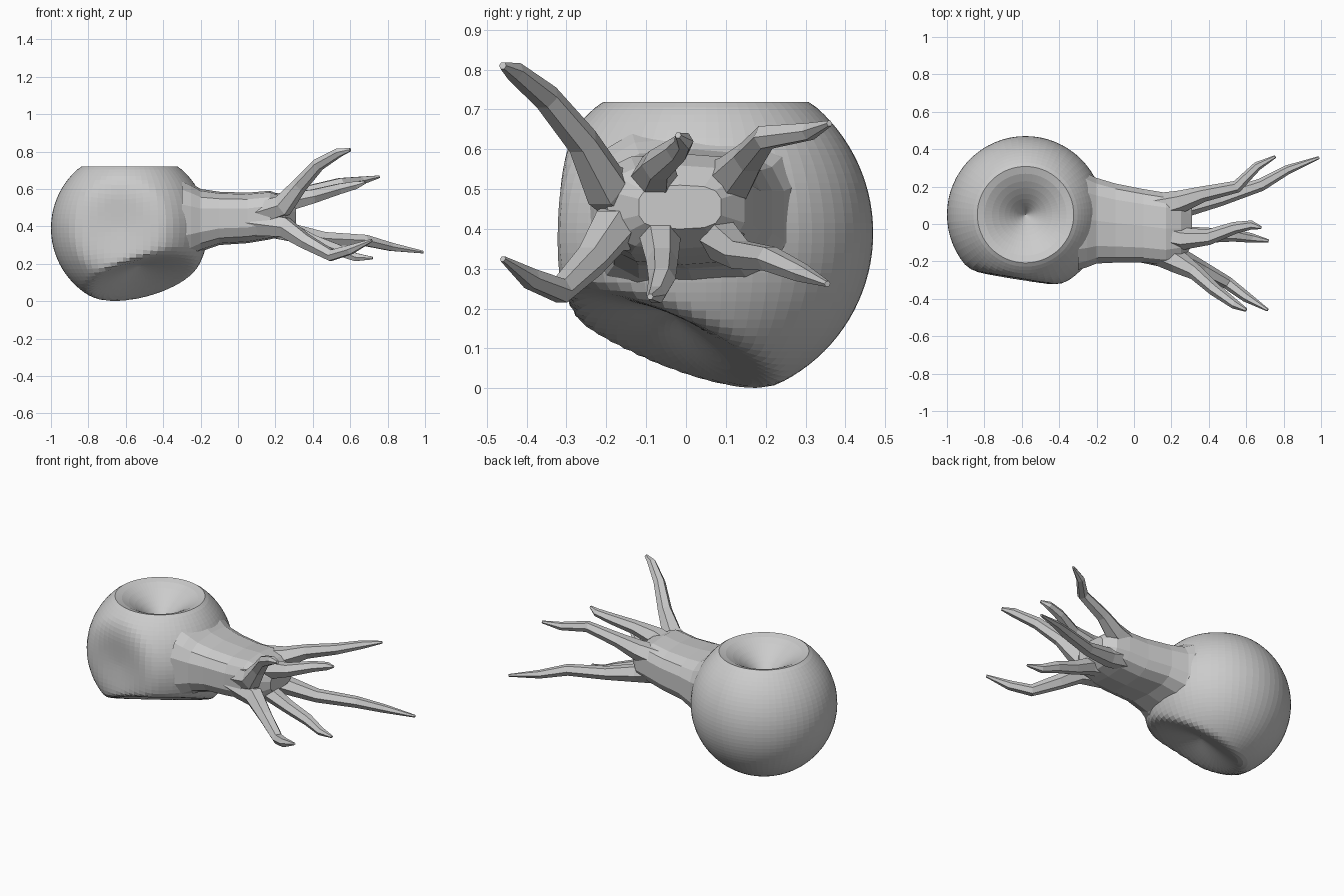
import bpy, bmesh
from math import cos, sin, pi, copysign, sqrt
from mathutils import Vector


def finish(bm, name):
    bmesh.ops.recalc_face_normals(bm, faces=bm.faces)
    me = bpy.data.meshes.new(name)
    bm.to_mesh(me)
    bm.free()
    ob = bpy.data.objects.new(name, me)
    bpy.context.collection.objects.link(ob)
    return ob


def loft(name, rings):
    """Skin a list of equal-length vertex rings and cap both ends."""
    bm = bmesh.new()
    vs = [[bm.verts.new(p) for p in r] for r in rings]
    n = len(vs[0])
    for a, b in zip(vs, vs[1:]):
        for i in range(n):
            j = (i + 1) % n
            bm.faces.new((a[i], a[j], b[j], b[i]))
    bm.faces.new(vs[0][::-1])
    bm.faces.new(vs[-1])
    return finish(bm, name)


def soft_min(a, b, k):
    h = max(k - abs(a - b), 0) / k
    return min(a, b) - h * h * k / 4


# Round body: ball with a funnel on top and shallow scoops in front and below
CENTRE, R = Vector((-0.58, 0.05, 0.39)), 0.42
DENTS = [  # direction, distance of rim plane, depth of hollow, rim softness
    (Vector((0, 0, 1)), 0.332, 0.21, 0.012),
    (Vector((-0.16, -0.98, 0.02)).normalized(), 0.35, 0.015, 0.05),
    (Vector((0.24, -0.37, -0.89)).normalized(), 0.295, 0.07, 0.04),
]
bm = bmesh.new()
bmesh.ops.create_uvsphere(bm, u_segments=64, v_segments=52, radius=1)
for v in bm.verts:
    u = v.co.normalized()
    r = R
    for n, d, depth, soft in DENTS:
        c = u.dot(n)
        if c > 0.4:
            rho = sqrt(max(1 - c * c, 0)) / c * d / sqrt(R * R - d * d)
            t = max(1 - rho, 0)
            t = 0.5 * t + 0.5 * t * t * (3 - 2 * t)
            r = soft_min(r, (d - depth * t) / c, soft)
    v.co = CENTRE + u * r
finish(bm, "round_body")

# Arm: x, y min, y max, z min, z max of rounded-box sections
ARM = [(-0.30, -0.25, 0.30, 0.21, 0.655), (-0.25, -0.235, 0.275, 0.235, 0.63),
       (-0.20, -0.215, 0.25, 0.265, 0.60), (-0.10, -0.21, 0.22, 0.30, 0.585),
       (0.05, -0.21, 0.19, 0.31, 0.58), (0.17, -0.22, 0.17, 0.33, 0.59),
       (0.25, -0.20, 0.15, 0.35, 0.56), (0.31, -0.12, 0.09, 0.40, 0.51)]


def box_ring(x, y0, y1, z0, z1, n=14):
    ring = []
    for i in range(n):
        a = 2 * pi * (i + 0.5) / n
        c, s = cos(a), sin(a)
        ring.append((x, (y0 + y1) / 2 + (y1 - y0) / 2 * copysign(abs(c) ** 0.65, c),
                     (z0 + z1) / 2 + (z1 - z0) / 2 * copysign(abs(s) ** 0.65, s)))
    return ring


loft("arm", [box_ring(*s) for s in ARM])

# Root-like fingers: centre-line points with radius
FINGERS = {
    "upper_front": [(0.08, -0.13, 0.46, 0.07), (0.24, -0.205, 0.51, 0.062), (0.33, -0.26, 0.62, 0.042),
                    (0.43, -0.35, 0.73, 0.035), (0.54, -0.43, 0.795, 0.026), (0.60, -0.46, 0.81, 0.010)],
    "upper_middle": [(0.08, -0.04, 0.50, 0.07), (0.26, -0.08, 0.53, 0.06), (0.40, -0.07, 0.56, 0.042),
                     (0.54, -0.02, 0.60, 0.032), (0.63, -0.005, 0.62, 0.024), (0.68, -0.02, 0.635, 0.008)],
    "upper_back": [(0.08, 0.08, 0.49, 0.08), (0.25, 0.12, 0.53, 0.06), (0.37, 0.16, 0.58, 0.042),
                   (0.55, 0.20, 0.63, 0.033), (0.66, 0.31, 0.645, 0.024), (0.755, 0.36, 0.665, 0.008)],
    "lower_back": [(0.08, 0.08, 0.42, 0.07), (0.27, 0.09, 0.37, 0.055), (0.46, 0.135, 0.335, 0.04),
                   (0.68, 0.21, 0.325, 0.034), (0.82, 0.29, 0.29, 0.025), (0.99, 0.355, 0.262, 0.008)],
    "lower_middle": [(0.10, -0.05, 0.42, 0.07), (0.27, -0.065, 0.38, 0.052), (0.40, -0.06, 0.32, 0.04),
                     (0.53, -0.06, 0.275, 0.034), (0.63, -0.075, 0.235, 0.025), (0.72, -0.09, 0.23, 0.008)],
    "lower_front": [(0.06, -0.13, 0.42, 0.08), (0.25, -0.19, 0.395, 0.06), (0.36, -0.24, 0.32, 0.044),
                    (0.50, -0.315, 0.245, 0.034), (0.60, -0.39, 0.275, 0.028), (0.715, -0.46, 0.325, 0.008)],
}


def tube_rings(path, n=6):
    pts = [Vector(p[:3]) for p in path]
    rings = []
    for i, p in enumerate(pts):
        t = (pts[min(i + 1, len(pts) - 1)] - pts[max(i - 1, 0)]).normalized()
        side = Vector((0, 0, 1)).cross(t).normalized()
        up = t.cross(side)
        r = path[i][3]
        rings.append([p + side * r * cos(2 * pi * k / n) + up * r * sin(2 * pi * k / n)
                      for k in range(n)])
    return rings


for name, path in FINGERS.items():
    loft(name + "_finger", tube_rings(path))
